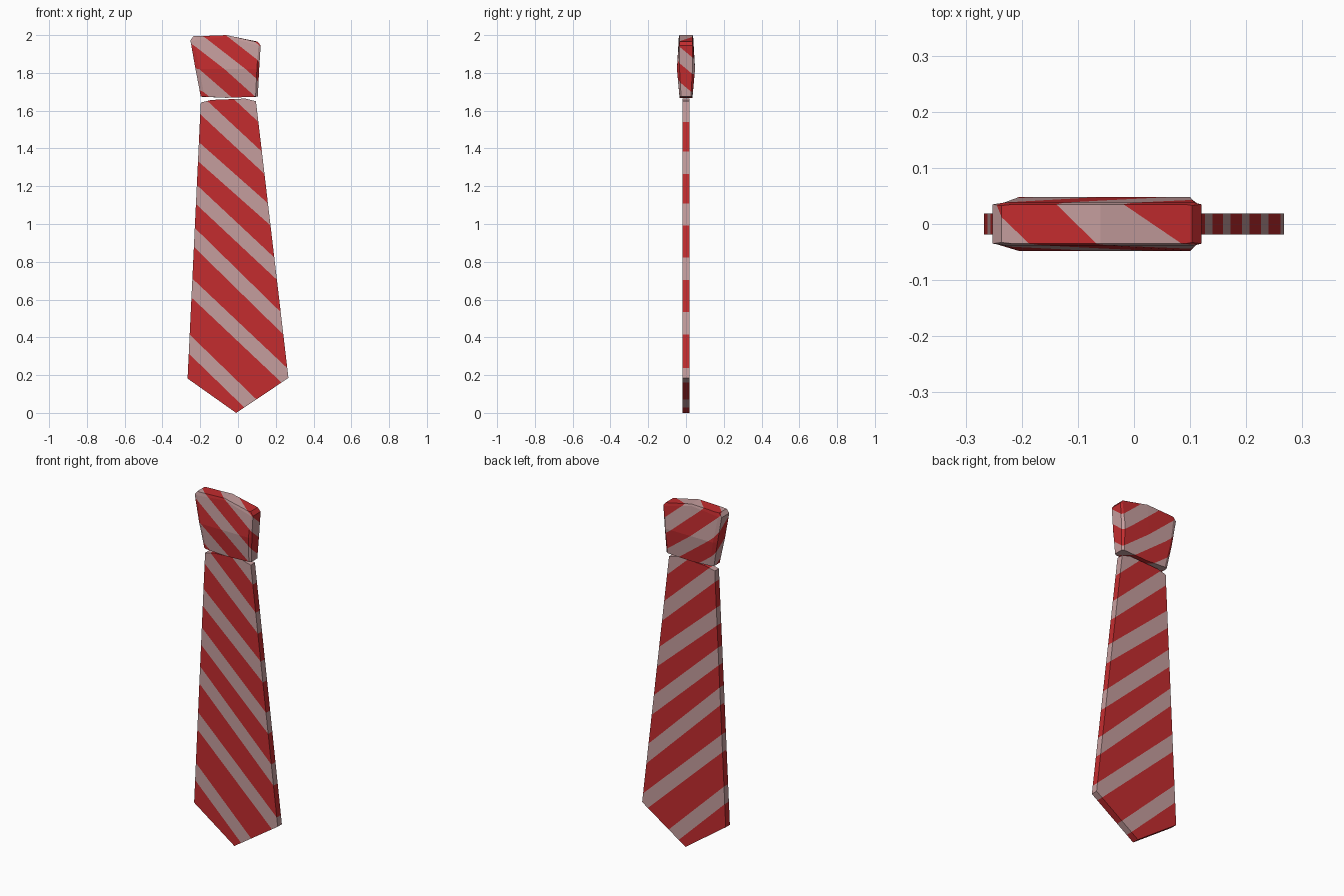
import bpy, bmesh
from mathutils import Vector

if "Cube" in bpy.data.objects:
    bpy.data.objects.remove(bpy.data.objects["Cube"])


def material(name, rgb):
    m = bpy.data.materials.new(name)
    m.diffuse_color = (*rgb, 1)
    m.use_nodes = True
    m.node_tree.nodes["Principled BSDF"].inputs["Base Color"].default_value = m.diffuse_color
    return m


MATS = [material("tie red", (0.55, 0.025, 0.028)),
        material("stripe grey pink", (0.56, 0.34, 0.34))]


def finish(bm, name, stripes, width, lean):
    """Cut slanted stripes (x, z, slope = points on centre line) and colour them."""
    half = width / 2
    for x, z, slope in stripes:
        for off in (-half, half):
            bmesh.ops.bisect_plane(
                bm, geom=bm.verts[:] + bm.edges[:] + bm.faces[:], dist=1e-5,
                plane_co=Vector((x, 0, z + off)),
                plane_no=Vector((slope, slope * lean, 1)).normalized())
    for f in bm.faces:
        c = f.calc_center_median()
        f.material_index = int(any(
            abs(c.z - z + slope * (c.x + lean * c.y - x)) < half
            for x, z, slope in stripes))
    bmesh.ops.recalc_face_normals(bm, faces=bm.faces)
    me = bpy.data.meshes.new(name)
    bm.to_mesh(me)
    bm.free()
    for m in MATS:
        me.materials.append(m)
    bpy.context.collection.objects.link(bpy.data.objects.new(name, me))


# Blade: flat outline extruded through its thickness
outline = [(-0.01, 0), (0.267, 0.185), (0.095, 1.65), (0.04, 1.664),
           (-0.14, 1.657), (-0.197, 1.643), (-0.267, 0.182)]
bm = bmesh.new()
face = bm.faces.new([bm.verts.new((x, -0.019, z)) for x, z in outline])
ext = bmesh.ops.extrude_face_region(bm, geom=[face], use_keep_orig=True)
bmesh.ops.translate(bm, vec=(0, 0.038, 0),
                    verts=[g for g in ext["geom"] if isinstance(g, bmesh.types.BMVert)])
finish(bm, "blade", [(0.10, 1.60, 0.93), (-0.185, 1.62, 0.93), (-0.206, 1.38, 0.886),
                     (-0.217, 1.153, 0.936), (-0.228, 0.926, 0.98),
                     (-0.243, 0.66, 0.944), (-0.254, 0.36, 0.97)], 0.105, 0.0)

# Knot: lofted rings (left x, right x, left z, middle z, right z, front depth, side depth)
levels = [(-0.197, 0.105, 1.674, 1.668, 1.674, 0.034, 0.026),
          (-0.225, 0.112, 1.82, 1.82, 1.82, 0.048, 0.034),
          (-0.252, 0.120, 1.972, 1.99, 1.945, 0.038, 0.035),
          (-0.236, 0.103, 1.994, 2.0, 1.966, 0.035, 0.033)]
bm = bmesh.new()
rings = []
for xl, xr, zl, zm, zr, d, s in levels:
    front = [(xl, -s, zl), (xl + 0.02, -d, zl), (-0.06, -d, zm),
             (xr - 0.012, -d, zr), (xr, -s, zr)]
    back = [(x, -y, z) for x, y, z in reversed(front)]
    rings.append([bm.verts.new(p) for p in front + back])
for a, b in zip(rings, rings[1:]):
    for i in range(10):
        j = (i + 1) % 10
        bm.faces.new((a[i], a[j], b[j], b[i]))
for r in (rings[0], rings[-1]):
    bm.faces.new(r[:3] + r[7:])
    bm.faces.new(r[2:8])
finish(bm, "knot", [(0.11, 1.87, 0.82), (0.11, 1.675, 0.82),
                    (-0.227, 1.75, 0.80)], 0.092, 1.07)
